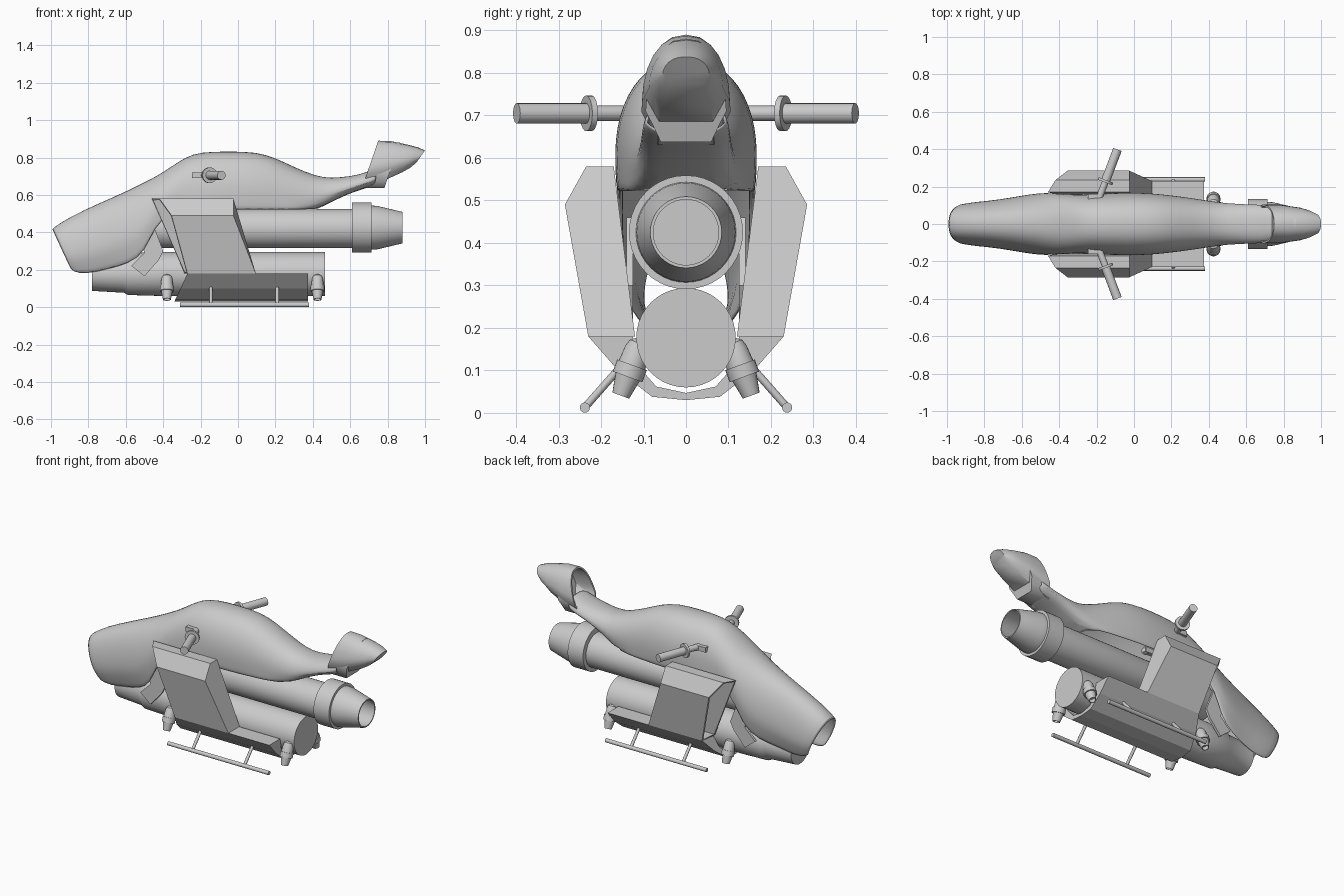
import bpy, bmesh
from math import sin, cos, pi, radians
from mathutils import Vector

if "Cube" in bpy.data.objects:
    bpy.data.objects.remove(bpy.data.objects["Cube"])


def add(name, verts, faces, smooth=False, angle=35):
    me = bpy.data.meshes.new(name)
    me.from_pydata([tuple(v) for v in verts], [], faces)
    bm = bmesh.new()
    bm.from_mesh(me)
    bmesh.ops.recalc_face_normals(bm, faces=bm.faces)
    bm.to_mesh(me)
    bm.free()
    ob = bpy.data.objects.new(name, me)
    bpy.context.collection.objects.link(ob)
    if smooth:
        bpy.ops.object.select_all(action='DESELECT')
        ob.select_set(True)
        bpy.context.view_layer.objects.active = ob
        bpy.ops.object.shade_smooth_by_angle(angle=radians(angle))
    return ob


def lathe(name, profile, start, direction, n=32):
    """Revolve (distance, radius) points around an axis."""
    q = Vector(direction).to_track_quat('Z', 'Y')
    verts = [Vector(start) + q @ Vector((r * cos(2 * pi * k / n), r * sin(2 * pi * k / n), t))
             for t, r in profile for k in range(n)]
    faces = [(i * n + k, i * n + (k + 1) % n, (i + 1) * n + (k + 1) % n, (i + 1) * n + k)
             for i in range(len(profile) - 1) for k in range(n)]
    faces += [tuple(range(n)), tuple(range(len(verts) - n, len(verts)))]
    return add(name, verts, faces, True)


def section(xt, xb, top, bot, w, wb):
    """Inverted-U body section; x slides from xt at the top to xb at the bottom."""
    zs = bot + 0.3 * (top - bot)
    pts = [(-wb, bot), (-(w + wb) / 2, (zs + bot) / 2)]
    for k in range(-6, 7):
        a = k * pi / 12
        y = abs(sin(a)) ** 0.85 * (1 if k > 0 else -1) if k else 0
        pts.append((w * y, zs + (top - zs) * cos(a)))
    pts += [((w + wb) / 2, (zs + bot) / 2), (wb, bot)]
    return [(xt + (xb - xt) * (top - z) / (top - bot), y, z) for y, z in pts]


def loft(name, stations, closed_from):
    rings = [section(*s) for s in stations]
    n = len(rings[0])
    faces = []
    for i in range(len(rings) - 1):
        for k in range(n if stations[i][0] >= closed_from else n - 1):
            j = (k + 1) % n
            faces.append((i * n + k, i * n + j, (i + 1) * n + j, (i + 1) * n + k))
    return [v for r in rings for v in r], faces, n


def recess(ob, direction, thickness, shift):
    """Hollow the face looking along direction."""
    bm = bmesh.new()
    bm.from_mesh(ob.data)
    f = max(bm.faces, key=lambda f: f.normal.dot(Vector(direction)) * (1 + len(f.verts)))
    bmesh.ops.inset_region(bm, faces=[f], thickness=thickness)
    r = bmesh.ops.extrude_discrete_faces(bm, faces=[f])
    bmesh.ops.translate(bm, verts=r['faces'][0].verts, vec=shift)
    bm.to_mesh(ob.data)
    bm.free()


# Body shell: open nose and underside, closed seat spine
body = [(-1.0, -.89, .42, .185, .108, .085), (-.9, -.81, .485, .172, .12, .09),
        (-.75, -.70, .555, .20, .132, .10), (-.6, -.58, .62, .23, .157, .13),
        (-.5, -.50, .67, .29, .168, .15), (-.43, -.45, .705, .42, .166, .16),
        (-.36, -.36, .75, .51, .158, .16), (-.28, -.28, .805, .52, .155, .16),
        (-.2, -.2, .832, .52, .16, .163), (-.05, -.05, .835, .52, .17, .165),
        (.1, .1, .832, .52, .165, .16), (.2, .2, .80, .52, .153, .15),
        (.3, .3, .75, .52, .14, .14), (.42, .42, .70, .52, .122, .11),
        (.5, .5, .69, .562, .112, .085), (.6, .6, .70, .61, .107, .07),
        (.67, .67, .715, .63, .105, .065), (.74, .74, .745, .655, .10, .06)]
v, f, n = loft('body', body, .4)
shell = add('body_shell', v, f, True, 50)
m = shell.modifiers.new('thickness', 'SOLIDIFY')
m.thickness, m.offset = .012, -1
m = shell.modifiers.new('smooth', 'SUBSURF')
m.levels = m.render_levels = 1

# Tail cowl with a hollow facing the seat
tail = [(.75, .66, .89, .63, .105, .065), (.82, .76, .887, .668, .103, .065),
        (.91, .88, .868, .722, .087, .06), (.96, .925, .855, .748, .073, .05),
        (1.0, .955, .838, .775, .055, .04)]
v, f, n = loft('tail', tail, 0)
f += [tuple(range(n)), tuple(range(len(v) - n, len(v)))]
cowl = add('tail_cowl', v, f, True, 50)
recess(cowl, (-1, 0, .3), .01, (.12, 0, 0))

# Main engine tube, collar and hollow nozzle
lathe('engine_tube', [(0, .09), (.03, .105), (1.12, .105)], (-.5, 0, .42), (1, 0, 0), 40)
lathe('engine_collar', [(0, .134), (.105, .134)], (.61, 0, .425), (1, 0, 0), 40)
lathe('engine_nozzle', [(0, .118), (.03, .116), (.165, .084), (.165, .077), (.02, .095)],
      (.715, 0, .425), (1, 0, 0), 40)

# Lower tank
lathe('lower_tank', [(0, .09), (.17, .1), (.19, .112), (.36, .117), (1.245, .117)],
      (-.78, 0, .177), (1, 0, 0), 40)

# Lower tray cradling the tank, raked at the front
half = [(.23, .18), (.16, .1), (.08, .038), (0, .03)]
inner = [(0, .047), (.07, .062), (.112, .11), (.125, .18)]
prof = half + [(-y, z) for y, z in half[-2::-1]]
prof += [(-y, z) for y, z in inner[::-1]] + inner[1:]
c = len(prof)
v = [(-.27 - .07 * (.18 - z) / .15, y, z) for y, z in prof] + [(.375, y, z) for y, z in prof]
f = [(k, (k + 1) % c, c + (k + 1) % c, c + k) for k in range(c)]
add('lower_tray', v, f + [tuple(range(c)), tuple(range(c, 2 * c))])

for s, side in ((1, 'left'), (-1, 'right')):
    # Side intake panel, open at the front
    front = [(-.46, .17, .58), (-.42, .235, .58), (-.355, .285, .49), (-.27, .23, .18), (-.285, .125, .18)]
    rear = [(-.025, .17, .58), (-.025, .235, .58), (-.025, .285, .49), (.095, .23, .18), (.095, .12, .18)]
    v = [(x, s * y, z) for x, y, z in front + rear]
    f = [(k, (k + 1) % 5, 5 + (k + 1) % 5, 5 + k) for k in range(5)]
    panel = add('side_panel_' + side, v, f + [(0, 1, 2, 3, 4), (5, 6, 7, 8, 9)])
    recess(panel, (-1, 0, 0), .01, (.2, 0, 0))

    # Chin flap joining body and tank
    flap = [(-.57, .22), (-.5, .29), (-.53, .38), (-.46, .46), (-.4, .3), (-.425, .25), (-.5, .165)]
    c = len(flap)
    v = [(x, s * y, z) for y in (.125, .14) for x, z in flap]
    f = [(k, (k + 1) % c, c + (k + 1) % c, c + k) for k in range(c)]
    add('chin_flap_' + side, v, f + [tuple(range(c)), tuple(range(c, 2 * c))])

    # Handlebar, flange and grip on one axis, with a mount block
    d = (.1, s * .265, 0)
    lathe('handlebar_' + side, [(0, .018), (.13, .018)], (-.195, s * .115, .705), d, 20)
    lathe('grip_flange_' + side, [(0, .042), (.014, .042)], (-.155, s * .222, .705), d, 24)
    lathe('grip_' + side, [(0, .024), (.18, .024)], (-.152, s * .23, .705), d, 20)
    bpy.ops.mesh.primitive_cube_add(size=1, location=(-.21, s * .135, .705))
    mount = bpy.context.object
    mount.name, mount.scale = 'handlebar_mount_' + side, (.07, .05, .03)

    # Skid rail and struts
    lathe('skid_rail_' + side, [(0, .012), (.69, .012)], (-.31, s * .238, .0125), (1, 0, 0), 16)
    for x in (-.145, .21):
        lathe('skid_strut_' + side, [(0, .009), (.125, .009)], (x, s * .155, .107),
              (0, s * .083, -.094), 12)

    # Small steering thrusters
    for x in (-.38, .425):
        lathe('thruster_' + side, [(-.012, .014), (-.004, .025), (.012, .03), (.05, .033), (.05, .037),
                                   (.08, .037), (.08, .03), (.127, .021), (.127, .017), (.1, .02)],
              (x, s * .11, .16), (0, s * .043, -.118), 20)
